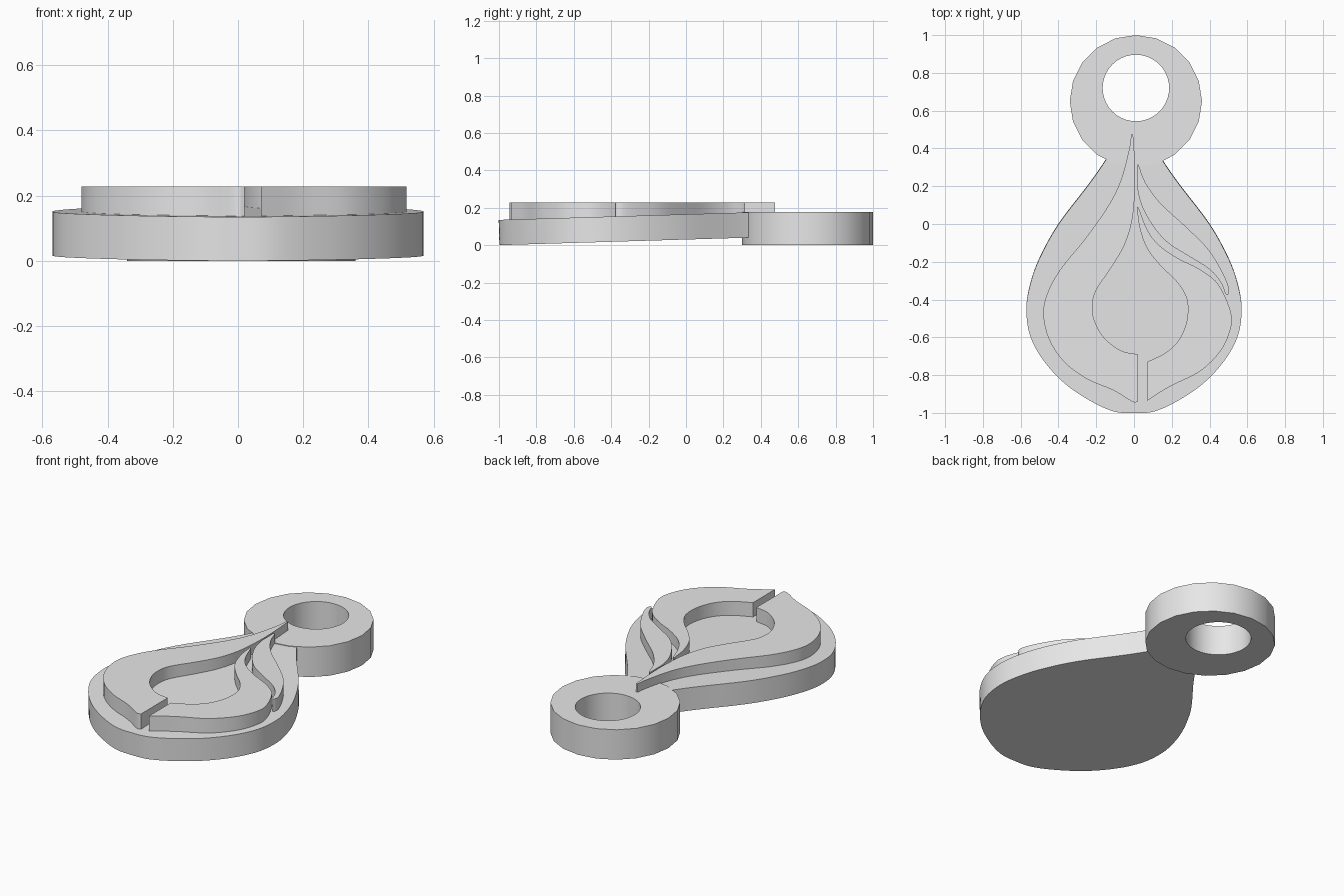
import bpy
import math
from mathutils import Vector

cube = bpy.data.objects.get("Cube")
if cube:
    bpy.data.objects.remove(cube, do_unlink=True)

grey = bpy.data.materials.new("light_grey")
grey.use_nodes = True
grey.diffuse_color = (0.8, 0.8, 0.8, 1)
shader = next(n for n in grey.node_tree.nodes if n.type == 'BSDF_PRINCIPLED')
shader.inputs["Base Color"].default_value = (0.8, 0.8, 0.8, 1)


def smooth_run(points, steps=4):
    """Smooth path passing through the given points, ends kept sharp."""
    pts = [Vector(p) for p in points]
    ends = [pts[0] * 2 - pts[1]] + pts + [pts[-1] * 2 - pts[-2]]
    path = []
    for a, b, c, d in zip(ends, ends[1:], ends[2:], ends[3:]):
        for i in range(steps):
            t = i / steps
            path.append(b + (c - a) * (t / 2)
                        + (a * 2 - b * 5 + c * 4 - d) * (t * t / 2)
                        + (b * 3 - a - c * 3 + d) * (t ** 3 / 2))
    return path + [pts[-1]]


def outline(*runs):
    """Join smooth runs into one closed outline with corners between them."""
    loop = []
    for run in runs:
        for p in smooth_run(run):
            if not loop or (p - loop[-1]).length > 0.001:
                loop.append(p)
    if (loop[0] - loop[-1]).length < 0.001:
        loop.pop()
    return loop


def circle(x, y, radius, sides):
    angles = [math.tau * i / sides for i in range(sides)]
    return [Vector((x + radius * math.cos(a), y + radius * math.sin(a))) for a in angles]


def plate(name, loops, bottom, top, slope=0.0):
    """Solid plate cut from closed outlines; inner outlines become holes."""
    curve = bpy.data.curves.new(name, 'CURVE')
    curve.dimensions = '2D'
    curve.fill_mode = 'BOTH'
    curve.extrude = (top - bottom) / 2
    for loop in loops:
        spline = curve.splines.new('POLY')
        spline.points.add(len(loop) - 1)
        for point, p in zip(spline.points, loop):
            point.co = (p.x, p.y, 0, 1)
        spline.use_cyclic_u = True
    obj = bpy.data.objects.new(name, curve)
    bpy.context.collection.objects.link(obj)
    obj.location.z = (top + bottom) / 2
    obj.rotation_euler.x = math.atan(slope)
    bpy.ops.object.select_all(action='DESELECT')
    obj.select_set(True)
    bpy.context.view_layer.objects.active = obj
    bpy.ops.object.convert(target='MESH')
    obj = bpy.context.object
    obj.data.materials.clear()
    obj.data.materials.append(grey)
    bpy.ops.object.shade_smooth_by_angle(angle=math.radians(30))
    return obj


# Drop-shaped body, mirrored and gently tilted
side = [(0.11, 0.42), (0.15, 0.34), (0.24, 0.21), (0.4, 0), (0.5, -0.18), (0.55, -0.32),
        (0.57, -0.45), (0.55, -0.59), (0.48, -0.72), (0.37, -0.84),
        (0.24, -0.93), (0.11, -0.99), (0, -1)]
other_side = [(-x, y) for x, y in reversed(side)]
plate("drop_body", [outline(side + other_side[1:])], 0.03, 0.165, slope=0.03)

# Hanging ring with an off-centre hole
plate("hanging_ring", [circle(0.01, 0.65, 0.35, 20), circle(0.01, 0.72, 0.176, 40)], 0, 0.178)

# Raised left petal: outer edge, slot, inner edge
left_petal = outline(
    [(-0.015, 0.475), (-0.025, 0.4), (-0.07, 0.23), (-0.14, 0.09), (-0.26, -0.08),
     (-0.39, -0.24), (-0.46, -0.37), (-0.48, -0.48), (-0.45, -0.61), (-0.37, -0.73),
     (-0.25, -0.82), (-0.11, -0.88), (-0.01, -0.94), (0.02, -0.94)],
    [(0.02, -0.94), (0.02, -0.69)],
    [(0.02, -0.69), (-0.07, -0.67), (-0.16, -0.6), (-0.21, -0.51), (-0.22, -0.43),
     (-0.2, -0.35), (-0.12, -0.23), (-0.05, -0.11), (-0.01, 0.02), (0.005, 0.18),
     (0.005, 0.32), (-0.005, 0.475)])
plate("left_petal", [left_petal], 0.09, 0.228)

# Raised right petal
right_petal = outline(
    [(0.015, 0.09), (0.03, -0.02), (0.07, -0.13), (0.14, -0.22), (0.23, -0.31),
     (0.28, -0.4), (0.28, -0.51), (0.24, -0.61), (0.17, -0.68), (0.07, -0.73)],
    [(0.07, -0.73), (0.07, -0.935)],
    [(0.07, -0.935), (0.19, -0.86), (0.35, -0.78), (0.46, -0.67), (0.51, -0.56),
     (0.515, -0.48), (0.48, -0.38), (0.43, -0.3), (0.34, -0.235), (0.23, -0.18),
     (0.13, -0.11), (0.07, -0.03), (0.025, 0.085)])
plate("right_petal", [right_petal], 0.09, 0.228)

# Raised thin strand beside the right petal
strand = outline(
    [(0.015, 0.31), (0.025, 0.31), (0.06, 0.22), (0.14, 0.11), (0.27, -0.01),
     (0.39, -0.13), (0.46, -0.24), (0.5, -0.33), (0.5, -0.37), (0.485, -0.37),
     (0.46, -0.31), (0.4, -0.24), (0.29, -0.17), (0.18, -0.1), (0.1, -0.01),
     (0.04, 0.1), (0.015, 0.2)],
    [(0.015, 0.2), (0.015, 0.31)])
plate("thin_strand", [strand], 0.09, 0.228)
